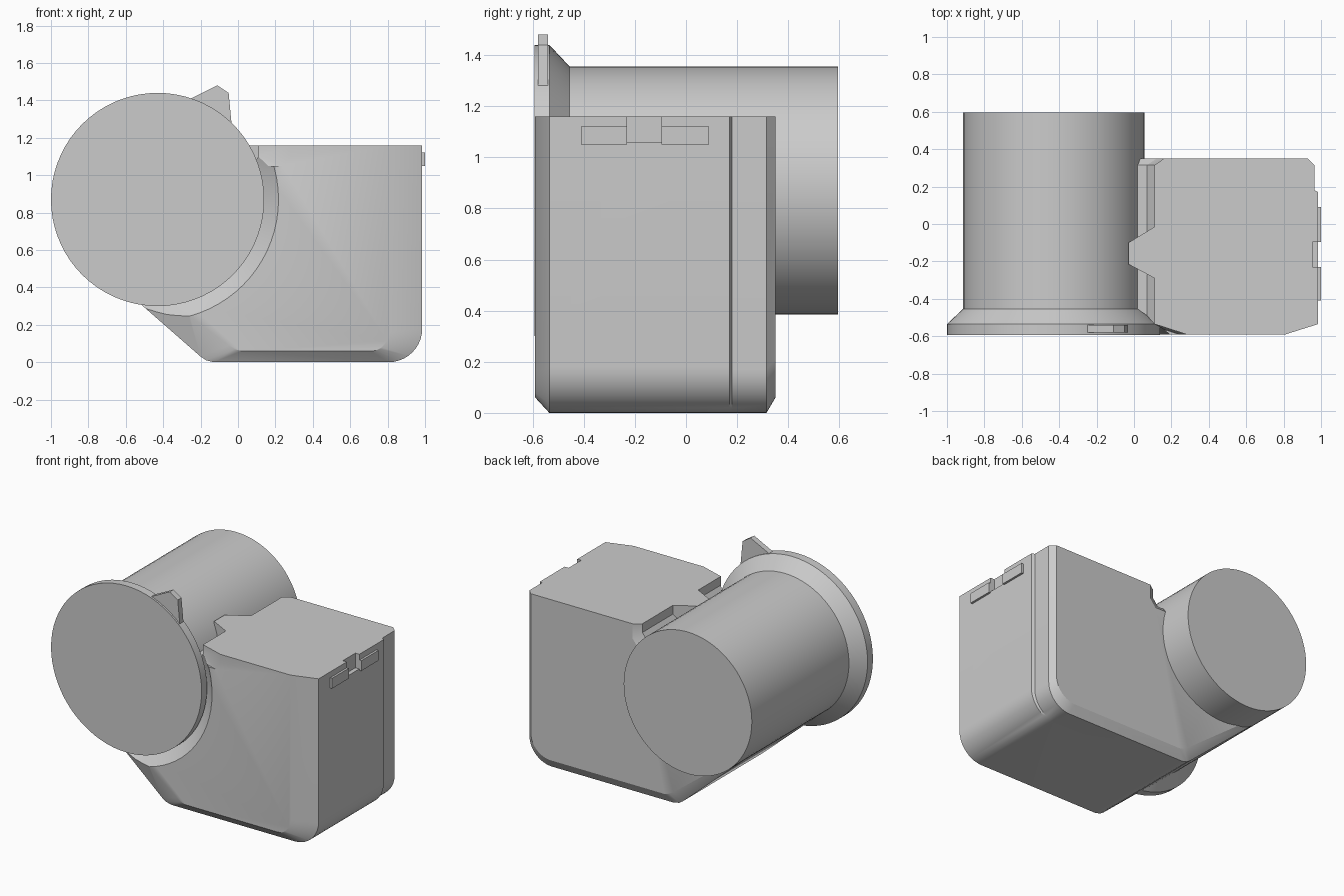
import bpy, bmesh, math

cube = bpy.data.objects.get("Cube")
if cube:
    bpy.data.objects.remove(cube, do_unlink=True)

grey = bpy.data.materials.new("plain_grey")
grey.use_nodes = True
grey.diffuse_color = (0.6, 0.6, 0.6, 1)
for node in grey.node_tree.nodes:
    if node.type == "BSDF_PRINCIPLED":
        node.inputs["Base Color"].default_value = (0.6, 0.6, 0.6, 1)

AX, AZ, TOP = -0.43, 0.87, 1.16   # barrel axis and housing top


def loft(name, rings):
    """Skin equal-length rings of points and cap both ends."""
    bm = bmesh.new()
    rows = [[bm.verts.new(p) for p in ring] for ring in rings]
    n = len(rows[0])
    for a, b in zip(rows, rows[1:]):
        for i in range(n):
            j = (i + 1) % n
            bm.faces.new((a[i], a[j], b[j], b[i]))
    bm.faces.new(rows[0])
    bm.faces.new(rows[-1])
    bmesh.ops.recalc_face_normals(bm, faces=bm.faces)
    mesh = bpy.data.meshes.new(name)
    bm.to_mesh(mesh)
    bm.free()
    mesh.materials.append(grey)
    obj = bpy.data.objects.new(name, mesh)
    bpy.context.collection.objects.link(obj)
    return obj


def extrude_y(name, outline, y0, y1):
    return loft(name, [[(x, y, z) for x, z in outline] for y in (y0, y1)])


def extrude_z(name, outline, z0, z1):
    return loft(name, [[(x, y, z) for x, y in outline] for z in (z0, z1)])


def box(name, x0, x1, y0, y1, z0, z1):
    return extrude_z(name, [(x0, y0), (x1, y0), (x1, y1), (x0, y1)], z0, z1)


def turned(name, profile, sides=72):
    """Round solid about the barrel axis from (y, radius) pairs."""
    angles = [2 * math.pi * i / sides for i in range(sides)]
    return loft(name, [[(AX + r * math.cos(a), y, AZ + r * math.sin(a))
                        for a in angles] for y, r in profile])


def activate(obj):
    bpy.ops.object.select_all(action="DESELECT")
    obj.select_set(True)
    bpy.context.view_layer.objects.active = obj


def cut(obj, cutter):
    cutter.hide_render = True
    mod = obj.modifiers.new("cut", "BOOLEAN")
    mod.operation, mod.solver, mod.object = "DIFFERENCE", "EXACT", cutter
    activate(obj)
    bpy.ops.object.modifier_apply(modifier=mod.name)
    bpy.data.objects.remove(cutter, do_unlink=True)


def smooth(obj, degrees=25):
    activate(obj)
    bpy.ops.object.shade_smooth_by_angle(angle=math.radians(degrees))


def section(y, left, right, base, radius, shift, drop):
    """Housing cross-section with side groove, sloped flank and round corner."""
    floor = 1.05 - drop
    pts = [(left, TOP), (left, floor + 0.05), (left - 0.04, floor),
           (-0.3, floor), (AX, AZ), (-0.72 + shift, 0.485),
           (-0.2 + shift, base + 0.03), (-0.17 + shift, base + 0.01),
           (-0.13 + shift, base)]
    for i in range(11):
        a = math.pi / 2 * i / 10
        pts.append((right - radius + radius * math.sin(a),
                    base + radius - radius * math.cos(a)))
    pts.append((right, TOP))
    return [(x, y, z) for x, z in pts]


# Housing, front to back, with a shallow step near the rear
housing = loft("housing", [
    section(-0.59, 0.28, 0.81, 0.06, 0.10, 0.15, 0),
    section(-0.535, 0.11, 0.985, 0, 0.18, 0, 0),
    section(0.17, 0.11, 0.985, 0, 0.18, 0, 0),
    section(0.18, 0.11, 0.965, 0, 0.17, 0, 0),
    section(0.315, 0.11, 0.965, 0, 0.17, 0, 0),
    section(0.35, 0.16, 0.93, 0.06, 0.15, 0.05, 0.04)])

# Clearance around the flange, and the latch notch
cut(housing, turned("flange_clearance", [(-0.62, 0.68), (-0.53, 0.58), (-0.45, 0.48)]))
cut(housing, box("latch_notch", 0.955, 1.1, -0.23, -0.095, 1.06, 1.3))
smooth(housing)

# Barrel with its flared front flange
smooth(turned("barrel", [(-0.593, 0.57), (-0.535, 0.57), (-0.455, 0.485), (0.595, 0.485)]))

# Bridge between housing top and barrel
extrude_z("bridge", [(0.12, -0.295), (0.11, -0.29), (-0.03, -0.215),
                     (-0.03, -0.1), (0.11, -0.015), (0.12, -0.01)], 1.04, TOP)

# Finger tab on the flange rim
extrude_y("finger_tab", [(-0.25, 1.41), (-0.11, 1.48), (-0.05, 1.44),
                         (-0.035, 1.28), (-0.2, 1.3)], -0.58, -0.54)

# Latch pads on the side
for label, y0, y1 in (("front", -0.41, -0.23), ("rear", -0.095, 0.09)):
    box(label + "_latch_pad", 0.97, 1.0, y0, y1, 1.05, 1.12)
